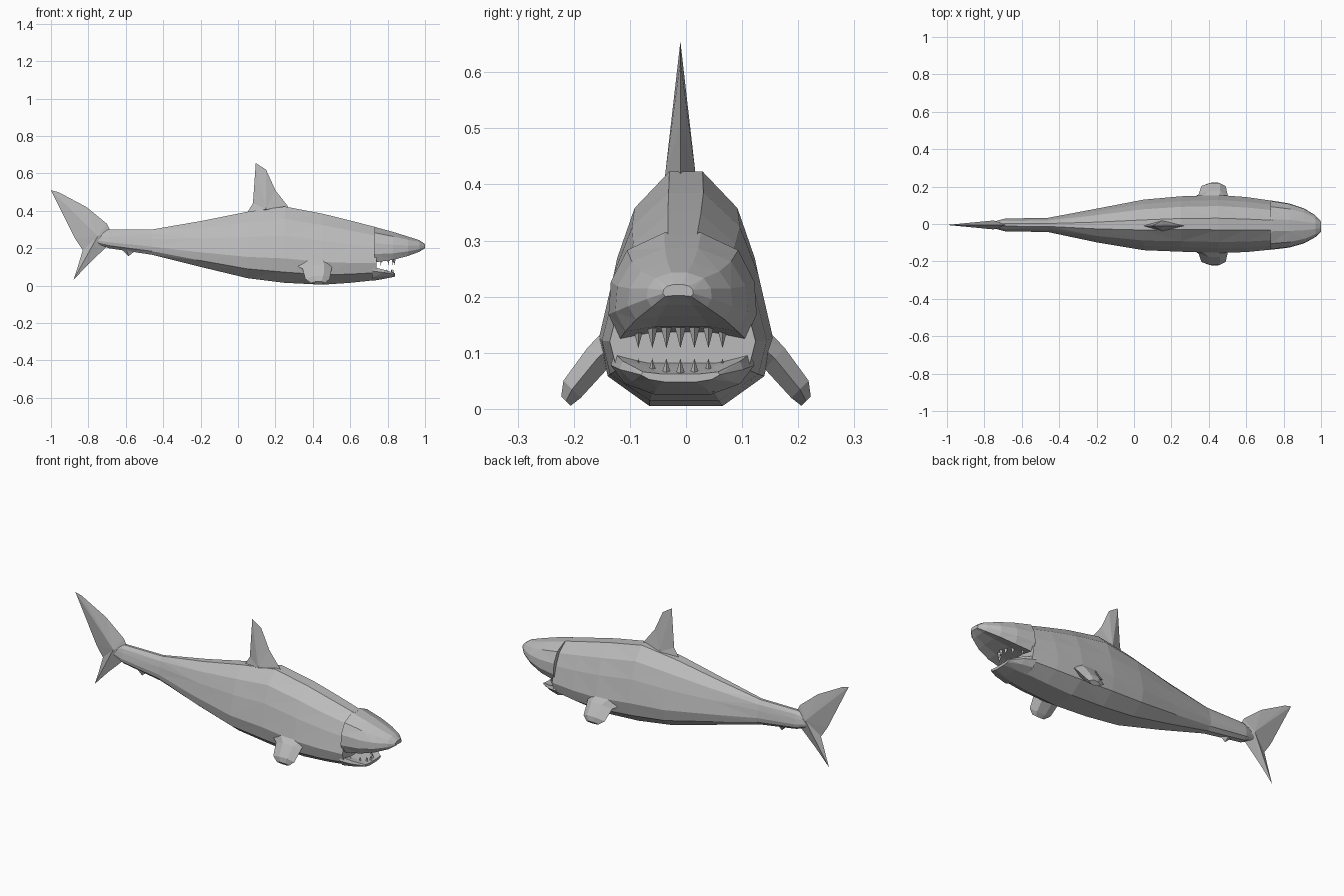
import bpy, bmesh, math

cube = bpy.data.objects.get("Cube")
if cube:
    bpy.data.objects.remove(cube)

grey = bpy.data.materials.new("shark grey")
grey.use_nodes = True
colour = (0.5, 0.5, 0.5, 1)
grey.diffuse_color = colour
grey.node_tree.nodes["Principled BSDF"].inputs["Base Color"].default_value = colour


def finish(name, bm):
    bmesh.ops.recalc_face_normals(bm, faces=bm.faces)
    mesh = bpy.data.meshes.new(name)
    bm.to_mesh(mesh)
    bm.free()
    mesh.materials.append(grey)
    obj = bpy.data.objects.new(name, mesh)
    bpy.context.collection.objects.link(obj)
    return obj


def loft(name, rings):
    """Skin a list of equal closed rings and cap both ends."""
    bm = bmesh.new()
    rows = [[bm.verts.new(p) for p in ring] for ring in rings]
    n = len(rows[0])
    for a, b in zip(rows, rows[1:]):
        for i in range(n):
            j = (i + 1) % n
            bm.faces.new((a[i], a[j], b[j], b[i]))
    bm.faces.new(rows[0])
    bm.faces.new(rows[-1])
    bmesh.ops.triangulate(bm, faces=[f for f in bm.faces if len(f.verts) == 4])
    return finish(name, bm)


def section(half, x, y, width, low, high):
    """Mirrored cross-section from (width, height) fractions."""
    ring = [(x, y + width * w, low + (high - low) * h) for w, h in half]
    ring += [(x, y - width * w, low + (high - low) * h) for w, h in reversed(half)]
    return ring


def fin(name, outline, ridge, thick, y=-0.01):
    """Sharp-edged fin: an outline in the xz plane with a ridge point each side."""
    bm = bmesh.new()
    edge = [bm.verts.new((x, y, z)) for x, z in outline]
    for side in (-1, 1):
        mid = bm.verts.new((ridge[0], y + side * thick, ridge[1]))
        for i, v in enumerate(edge):
            bm.faces.new((v, edge[(i + 1) % len(edge)], mid))
    return finish(name, bm)


# Trunk from tail root to the back of the mouth: x, y, half width, bottom, top
HULL = [(0.2, 1), (0.62, 0.84), (0.83, 0.62), (1, 0.32), (0.9, 0.14), (0.42, 0)]
trunk = [
    (-0.78, -0.005, 0.01, 0.235, 0.27), (-0.69, -0.005, 0.034, 0.20, 0.30),
    (-0.46, -0.005, 0.038, 0.165, 0.30), (-0.2, -0.008, 0.09, 0.10, 0.345),
    (0.05, -0.005, 0.135, 0.04, 0.395), (0.25, 0, 0.148, 0.015, 0.423),
    (0.45, 0, 0.155, 0.005, 0.385), (0.6, -0.003, 0.147, 0.015, 0.348),
    (0.74, -0.006, 0.13, 0.03, 0.312)]
loft("body", [section(HULL, *s) for s in trunk])

# Upper head and snout
HEAD = [(0.25, 1), (0.75, 0.84), (0.97, 0.55), (1, 0.25), (0.85, 0.02), (0.4, 0.08)]
head = [
    (0.73, -0.006, 0.132, 0.12, 0.314), (0.83, -0.008, 0.118, 0.135, 0.287),
    (0.91, -0.01, 0.093, 0.157, 0.262), (0.97, -0.012, 0.058, 0.18, 0.243),
    (1.0, -0.014, 0.027, 0.2, 0.222)]
loft("snout", [section(HEAD, *s) for s in head])

# Lower jaw
JAW = [(0.5, 0.8), (0.95, 1), (1, 0.7), (0.8, 0.25), (0.4, 0)]
jaw = [(0.72, -0.006, 0.128, 0.026, 0.10), (0.78, -0.008, 0.11, 0.036, 0.085),
       (0.84, -0.01, 0.07, 0.048, 0.066)]
loft("lower_jaw", [section(JAW, *s) for s in jaw])

# Teeth along both jaws
bm = bmesh.new()
for base, tip, reach in ((0.058, 0.09, 0.828), (0.145, 0.108, 0.835)):
    for k in range(-3, 4):
        y = -0.01 + 0.025 * k
        x = reach - 0.008 * k * k
        ring = [bm.verts.new((x + 0.009 * math.cos(a), y + 0.011 * math.sin(a), base))
                for a in (0, math.tau / 3, 2 * math.tau / 3)]
        point = bm.verts.new((x, y, tip))
        bm.faces.new(ring)
        for i in range(3):
            bm.faces.new((ring[i], ring[(i + 1) % 3], point))
finish("teeth", bm)

# Dorsal, tail and anal fins
fin("dorsal_fin", [(0.04, 0.375), (0.08, 0.44), (0.095, 0.655), (0.15, 0.62),
                   (0.2, 0.51), (0.27, 0.42), (0.2, 0.38)], (0.15, 0.41), 0.028)
fin("tail_fin", [(-0.68, 0.29), (-0.7, 0.33), (-0.81, 0.42), (-0.96, 0.5),
                 (-1, 0.51), (-0.9, 0.31), (-0.87, 0.25), (-0.83, 0.19),
                 (-0.86, 0.09), (-0.88, 0.03), (-0.8, 0.115), (-0.69, 0.22)],
    (-0.75, 0.265), 0.024, -0.005)
fin("anal_fin", [(-0.67, 0.21), (-0.62, 0.19), (-0.585, 0.158), (-0.55, 0.185),
                 (-0.53, 0.22)], (-0.6, 0.205), 0.025)

# Pectoral fins: trailing x, leading x, y, z, half thickness from root to tip
stations = [(0.27, 0.51, 0.115, 0.13, 0.03), (0.345, 0.5, 0.158, 0.09, 0.026),
            (0.36, 0.49, 0.203, 0.035, 0.022), (0.39, 0.465, 0.214, 0.014, 0.012)]
for side, name in ((1, "left_pectoral_fin"), (-1, "right_pectoral_fin")):
    rings = []
    for back, front, y, z, t in stations:
        ring = []
        for f, s in ((0, 0), (0.35, 1), (0.75, 1), (1, 0), (0.75, -1), (0.35, -1)):
            ring.append((back + (front - back) * f, side * (y + 0.7 * s * t),
                         max(0, z + 0.7 * s * t)))
        rings.append(ring)
    loft(name, rings)
